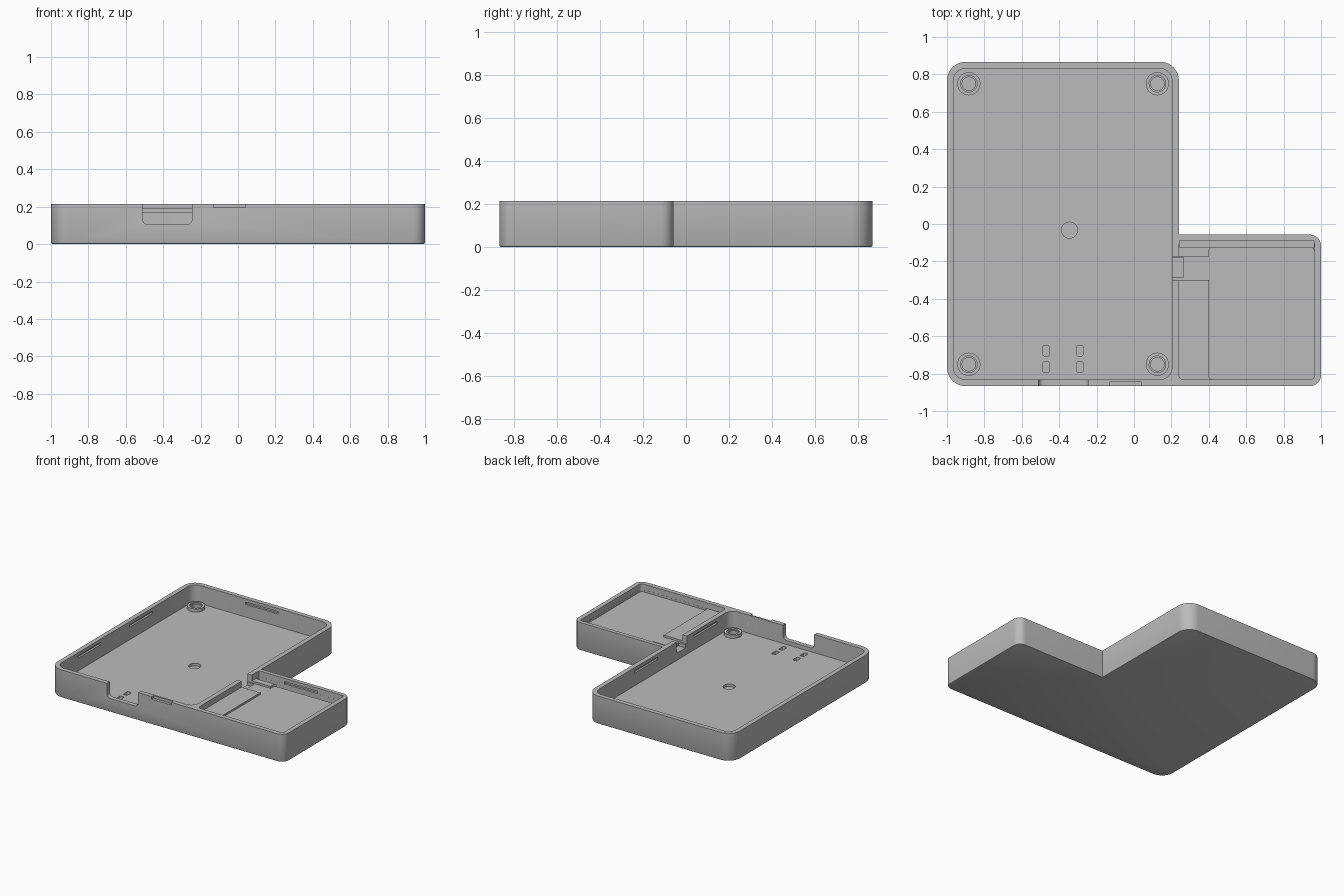
import bpy, bmesh
from math import sin, cos, pi, radians

cube = bpy.data.objects.get("Cube")
if cube:
    bpy.data.objects.remove(cube, do_unlink=True)

grey = bpy.data.materials.new("plain grey")
grey.use_nodes = True
colour = (0.5, 0.5, 0.5, 1)
grey.diffuse_color = colour
grey.node_tree.nodes["Principled BSDF"].inputs["Base Color"].default_value = colour

TOP = 0.215
ABOVE = 0.3


def arc(cx, cy, r, start, steps=10):
    """Quarter circle, counter-clockwise from the start angle."""
    return [(cx + r * cos(start + pi / 2 * i / steps),
             cy + r * sin(start + pi / 2 * i / steps)) for i in range(steps + 1)]


def rounded_rect(x0, x1, y0, y1, r):
    if r == 0:
        return [(x0, y0), (x1, y0), (x1, y1), (x0, y1)]
    return (arc(x0 + r, y0 + r, r, pi) + arc(x1 - r, y0 + r, r, 1.5 * pi)
            + arc(x1 - r, y1 - r, r, 0) + arc(x0 + r, y1 - r, r, pi / 2))


def circle(cx, cy, r, n=32):
    return [(cx + r * cos(2 * pi * i / n), cy + r * sin(2 * pi * i / n)) for i in range(n)]


def loft(name, rings):
    """Closed solid through matching rings of 3D points."""
    bm = bmesh.new()
    loops = [[bm.verts.new(p) for p in ring] for ring in rings]
    bm.faces.new(loops[0])
    bm.faces.new(loops[-1])
    for a, b in zip(loops, loops[1:]):
        for i in range(len(a)):
            j = (i + 1) % len(a)
            bm.faces.new((a[i], a[j], b[j], b[i]))
    bmesh.ops.recalc_face_normals(bm, faces=bm.faces)
    mesh = bpy.data.meshes.new(name)
    bm.to_mesh(mesh)
    bm.free()
    mesh.materials.append(grey)
    obj = bpy.data.objects.new(name, mesh)
    bpy.context.collection.objects.link(obj)
    return obj


def prism(name, profile, z0, z1):
    return loft(name, [[(x, y, z) for x, y in profile] for z in (z0, z1)])


def boolean(target, tool, operation="DIFFERENCE"):
    mod = target.modifiers.new("cut", "BOOLEAN")
    mod.operation = operation
    mod.solver = "EXACT"
    mod.object = tool
    bpy.context.view_layer.objects.active = target
    bpy.ops.object.modifier_apply(modifier=mod.name)
    bpy.data.objects.remove(tool, do_unlink=True)


def cut(x0, x1, y0, y1, z0, z1=ABOVE, r=0):
    boolean(case, prism("cutter", rounded_rect(x0, x1, y0, y1, r), z0, z1))


# L-shaped outer shell with a softened bottom edge
def outline(d):
    r, s = 0.1 - d, 0.06 - d
    return (arc(-0.9, -0.767, r, pi) + arc(0.94, -0.807, s, 1.5 * pi)
            + arc(0.94, -0.117, s, 0) + [(0.24 - d, -0.057 - d)]
            + arc(0.14, 0.767, r, 0) + arc(-0.9, 0.767, r, pi / 2))


case = loft("case_shell", [[(x, y, z) for x, y in outline(d)]
                           for d, z in ((0.01, 0), (0.003, 0.003), (0, 0.01), (0, TOP))])

# Main compartment
FLOOR = 0.075
cut(-0.965, 0.203, -0.832, 0.832, FLOOR, r=0.065)

# Shallow side tray: shelf, lower floor and rear trench
cut(0.24, 0.965, -0.832, -0.088, 0.17, r=0.025)
cut(0.4, 0.964, -0.831, -0.126, 0.155, r=0.02)
cut(0.242, 0.963, -0.126, -0.0885, 0.13)

# Cable channel through the dividing wall
cut(0.18, 0.405, -0.3, -0.175, 0.155)
cut(0.18, 0.265, -0.285, -0.18, 0.13)

# Front connector opening with rounded lower corners
port = rounded_rect(-0.51, -0.245, 0.105, ABOVE, 0.03)
boolean(case, loft("cutter", [[(x, y, z) for x, z in port] for y in (-0.9, -0.8)]))

# Pry recess on the front rim
cut(-0.13, 0.04, -0.9, -0.846, 0.195)

# Snap-fit slots in the inner walls
S0, S1, HALF, DEEP = 0.172, 0.19, 0.14, 0.015
cut(-0.38 - HALF, -0.38 + HALF, 0.8, 0.832 + DEEP, S0, S1)
cut(0.46, 0.74, -0.12, -0.088 + DEEP, S0, S1)
for y in (0.2, -0.43):
    cut(-0.965 - DEEP, -0.94, y - HALF, y + HALF, S0, S1)
for y in (0.2, -0.53):
    cut(0.18, 0.203 + DEEP, y - HALF, y + HALF, S0, S1)

# Round recess and tie slots in the floor
boolean(case, prism("cutter", circle(-0.345, -0.033, 0.043), 0.055, ABOVE))
for x in (-0.47, -0.29):
    for y in (-0.765, -0.677):
        cut(x - 0.017, x + 0.017, y - 0.028, y + 0.028, 0.05, r=0.008)

# Ring-shaped screw bosses in the corners
for x in (-0.883, 0.125):
    for y in (-0.75, 0.75):
        boolean(case, prism("boss", circle(x, y, 0.062), 0.06, 0.1), "UNION")
        boolean(case, prism("cutter", circle(x, y, 0.044), 0.09, ABOVE))
        boolean(case, prism("cutter", circle(x, y, 0.036), 0.05, ABOVE))

# Smooth the rounded corners, keep edges sharp
bpy.ops.object.select_all(action="DESELECT")
case.select_set(True)
bpy.context.view_layer.objects.active = case
bpy.ops.object.shade_smooth_by_angle(angle=radians(30))
